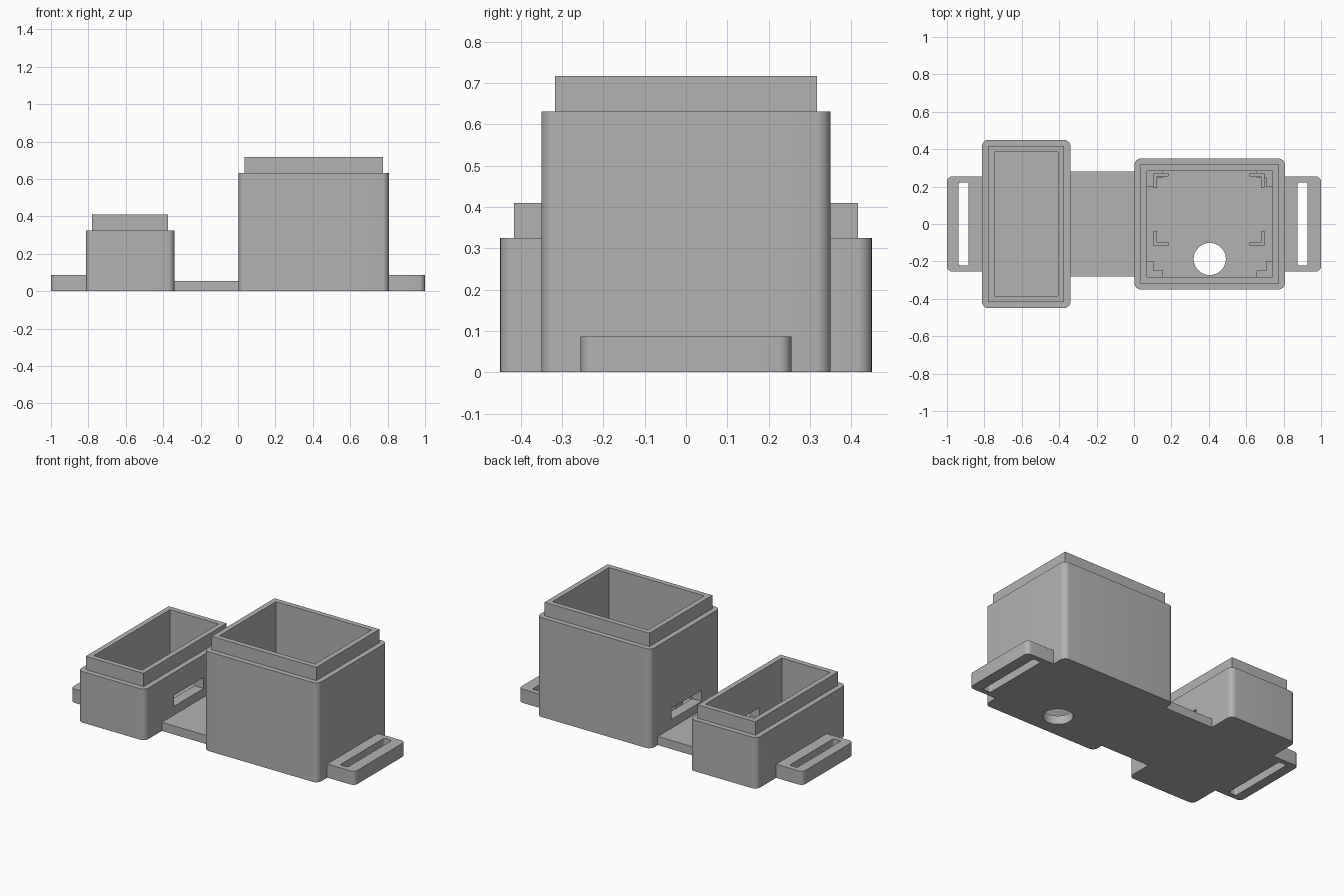
import bpy, bmesh, math

cube = bpy.data.objects.get("Cube")
if cube:
    bpy.data.objects.remove(cube, do_unlink=True)

grey = bpy.data.materials.new("matte grey")
grey.use_nodes = True
grey.diffuse_color = (0.45, 0.45, 0.45, 1)
grey.node_tree.nodes["Principled BSDF"].inputs["Base Color"].default_value = grey.diffuse_color


def rounded(x0, x1, y0, y1, radii=(0, 0, 0, 0), steps=8):
    """Rectangle outline; radii run counter-clockwise from the +x +y corner."""
    corners = [(x1, y1), (x0, y1), (x0, y0), (x1, y0)]
    signs = [(-1, -1), (1, -1), (1, 1), (-1, 1)]
    pts = []
    for i, ((x, y), (sx, sy), r) in enumerate(zip(corners, signs, radii)):
        if r == 0:
            pts.append((x, y))
            continue
        for k in range(steps + 1):
            a = math.pi / 2 * (i + k / steps)
            pts.append((x + sx * r + r * math.cos(a), y + sy * r + r * math.sin(a)))
    return pts


def prism(name, outline, z0, z1):
    bm = bmesh.new()
    base = bm.faces.new([bm.verts.new((x, y, z0)) for x, y in outline])
    top = bmesh.ops.extrude_face_region(bm, geom=[base])["geom"]
    bmesh.ops.translate(bm, vec=(0, 0, z1 - z0),
                        verts=[v for v in top if isinstance(v, bmesh.types.BMVert)])
    bmesh.ops.recalc_face_normals(bm, faces=bm.faces)
    mesh = bpy.data.meshes.new(name)
    bm.to_mesh(mesh)
    bm.free()
    mesh.materials.append(grey)
    obj = bpy.data.objects.new(name, mesh)
    bpy.context.collection.objects.link(obj)
    return obj


def combine(obj, other, operation):
    """Apply a boolean and discard the helper object."""
    other.hide_render = True
    mod = obj.modifiers.new("cut", 'BOOLEAN')
    mod.operation, mod.solver, mod.object = operation, 'EXACT', other
    bpy.context.view_layer.update()
    result = obj.evaluated_get(bpy.context.evaluated_depsgraph_get())
    mesh = bpy.data.meshes.new_from_object(result)
    obj.modifiers.clear()
    obj.data = mesh
    bpy.data.objects.remove(other, do_unlink=True)


def smooth(obj):
    bpy.ops.object.select_all(action='DESELECT')
    obj.select_set(True)
    bpy.context.view_layer.objects.active = obj
    bpy.ops.object.shade_smooth_by_angle(angle=math.radians(30))


FLOOR = 0.055


def open_box(name, x0, x1, half_y, shoulder, rim, slot_x):
    """Rounded box with a stepped lip, open cavity and a cable slot in one wall."""
    lip, wall = 0.033, 0.066
    box = prism(name, rounded(x0, x1, -half_y, half_y, (0.035,) * 4), 0, shoulder)
    combine(box, prism("lip", rounded(x0 + lip, x1 - lip, lip - half_y, half_y - lip),
                       shoulder - 0.05, rim), 'UNION')
    combine(box, prism("cavity", rounded(x0 + wall, x1 - wall, wall - half_y, half_y - wall),
                       FLOOR, rim + 0.1), 'DIFFERENCE')
    combine(box, prism("slot", rounded(slot_x - 0.09, slot_x + 0.09, -0.16, 0.14),
                       0.11, 0.18), 'DIFFERENCE')
    return box


# Two open boxes
small_box = open_box("small_box", -0.813, -0.34, 0.45, 0.325, 0.41, -0.37)
large_box = open_box("large_box", 0.003, 0.807, 0.35, 0.632, 0.717, 0.035)

# Round hole through the large floor
hole = [(0.405 + 0.086 * math.cos(math.tau * i / 48),
         -0.187 + 0.086 * math.sin(math.tau * i / 48)) for i in range(48)]
combine(large_box, prism("hole", hole, -0.1, 0.1), 'DIFFERENCE')
smooth(small_box)
smooth(large_box)

# Bridge plate
prism("bridge", rounded(-0.34, 0.003, -0.28, 0.28), 0, FLOOR)

# Strap tabs with slots
r = 0.03
for name, x0, x1, radii, sx in (("right_tab", -1, -0.813, (0, r, r, 0), -0.911),
                                ("left_tab", 0.807, 1, (r, 0, 0, r), 0.901)):
    tab = prism(name, rounded(x0, x1, -0.255, 0.255, radii), 0, 0.087)
    combine(tab, prism("strap_slot", rounded(sx - 0.027, sx + 0.027, -0.222, 0.222,
                                             (0.012,) * 4), -0.1, 0.2), 'DIFFERENCE')
    smooth(tab)


def bracket(name, x, y, dx, dy, length, thick, top):
    """L-shaped bracket with its outer corner at x, y, arms running along dx and dy."""
    shape = [(0, 0), (length, 0), (length, thick), (thick, thick), (thick, length), (0, length)]
    prism(name, [(x + dx * u, y + dy * v) for u, v in shape], FLOOR, top)


# Corner supports and board guides inside the large box
for side, dx, cx, gx in (("right", 1, 0.069, 0.104), ("left", -1, 0.741, 0.698)):
    for end, dy, cy, gy in (("front", 1, -0.284, -0.118), ("back", -1, 0.284, 0.273)):
        bracket(f"{side}_{end}_support", cx, cy, dx, dy, 0.085, 0.036, 0.11)
        bracket(f"{side}_{end}_guide", gx, gy, dx, dy, 0.08, 0.018, 0.14)
